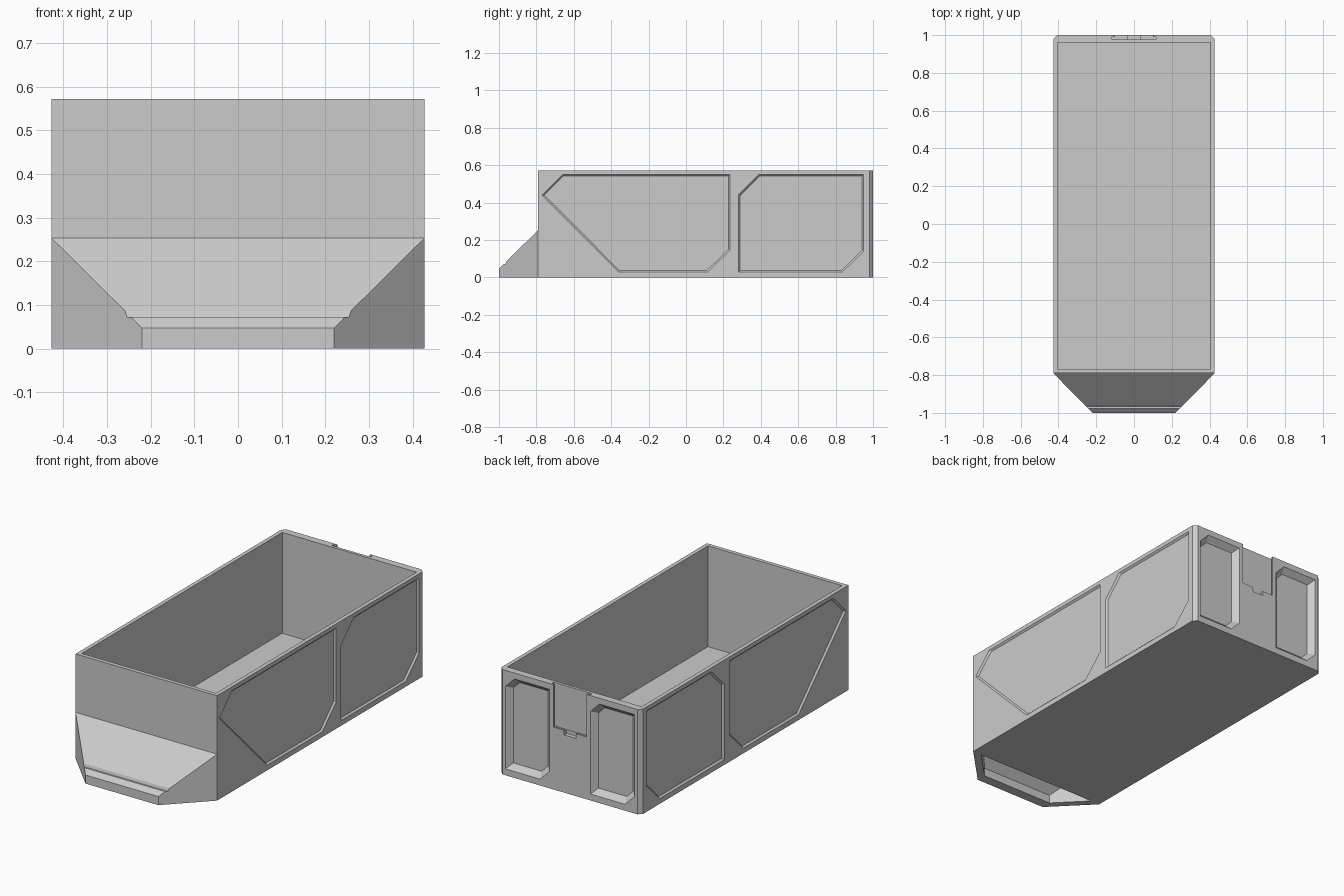
import bpy, bmesh
from mathutils import Vector

if "Cube" in bpy.data.objects:
    bpy.data.objects.remove(bpy.data.objects["Cube"])


def loft(name, loops):
    """Closed solid through matching point loops."""
    bm = bmesh.new()
    rings = [[bm.verts.new(p) for p in loop] for loop in loops]
    bm.faces.new(rings[0])
    bm.faces.new(rings[-1])
    n = len(rings[0])
    for a, b in zip(rings, rings[1:]):
        for i in range(n):
            j = (i + 1) % n
            bm.faces.new((a[i], a[j], b[j], b[i]))
    bmesh.ops.recalc_face_normals(bm, faces=bm.faces)
    mesh = bpy.data.meshes.new(name)
    bm.to_mesh(mesh)
    bm.free()
    ob = bpy.data.objects.new(name, mesh)
    bpy.context.collection.objects.link(ob)
    return ob


def inset(poly, d):
    """Move every edge of a convex polygon inwards by d."""
    pts = [Vector(p) for p in poly]
    n = len(pts)
    area = sum(pts[i - 1].x * pts[i].y - pts[i].x * pts[i - 1].y for i in range(n))
    s = 1 if area > 0 else -1
    out = []
    for i in range(n):
        e1 = (pts[i] - pts[i - 1]).normalized()
        e2 = (pts[(i + 1) % n] - pts[i]).normalized()
        n1, n2 = Vector((-e1.y, e1.x)) * s, Vector((-e2.y, e2.x)) * s
        out.append(pts[i] + (n1 + n2) * d / (1 + n1.dot(n2)))
    return out


def recess(poly, place, depth, draft):
    """Cutter with sloping walls; place maps (u, v, height) to 3D."""
    eps = 0.004
    outer, inner = inset(poly, -eps * draft / depth), inset(poly, draft)
    return loft("cutter", [[place(u, v, eps) for u, v in outer],
                           [place(u, v, -depth) for u, v in inner]])


def box(x0, x1, y0, y1, z0, z1):
    plan = [(x0, y0), (x1, y0), (x1, y1), (x0, y1)]
    return loft("cutter", [[(x, y, z) for x, y in plan] for z in (z0, z1)])


def cut(ob, cutter, op='DIFFERENCE'):
    cutter.hide_render = True
    mod = ob.modifiers.new("cut", 'BOOLEAN')
    mod.operation, mod.solver, mod.object = op, 'EXACT', cutter
    bpy.context.view_layer.objects.active = ob
    bpy.ops.object.modifier_apply(modifier=mod.name)
    bpy.data.objects.remove(cutter)


W, H, F, B = 0.427, 0.572, -0.79, 1.0

# open-topped bin with clipped rear corners
plan = [(-W, F), (W, F), (W, B - 0.02), (W - 0.02, B), (0.02 - W, B), (-W, B - 0.02)]
body = loft("bin_body", [[(x, y, z) for x, y in plan] for z in (0, H)])
cut(body, box(-0.405, 0.405, -0.768, 0.96, 0.022, H + 0.1))

# shallow panels on both sides
long_panel = [(-0.77, 0.44), (-0.66, 0.55), (0.235, 0.55), (0.235, 0.145), (0.115, 0.028), (-0.36, 0.028)]
rear_panel = [(0.28, 0.44), (0.39, 0.55), (0.95, 0.55), (0.95, 0.14), (0.835, 0.028), (0.28, 0.028)]
for side in (-1, 1):
    for poly in (long_panel, rear_panel):
        cut(body, recess(poly, lambda u, v, h: (side * (W + h), u, v), 0.009, 0.009))

# two deep recesses in the back
for left in (-0.388, 0.125):
    right = left + 0.265
    poly = [(left, 0.54), (left, 0.09), (left + 0.055, 0.035), (right, 0.035),
            (right, 0.485), (right - 0.055, 0.54)]
    cut(body, recess(poly, lambda u, v, h: (u, B + h, v), 0.03, 0.028))

# undercut slide slot for a tag, open at the top, with a finger notch
cut(body, box(-0.1, 0.1, 0.98, 1.05, 0.34, H + 0.1))
cut(body, box(-0.117, 0.117, 0.976, 0.99, 0.335, H + 0.1))
cut(body, box(-0.035, 0.035, 0.978, 1.05, 0.315, 0.36))


# sloping front grip, hollow from below
def nose_solid(name, profile, half, shift):
    solid = loft(name, [[(x, y, z) for y, z in profile] for x in (-half, half)])
    bm = bmesh.new()
    bm.from_mesh(solid.data)
    for s in (-1, 1):
        res = bmesh.ops.bisect_plane(
            bm, geom=bm.verts[:] + bm.edges[:] + bm.faces[:],
            plane_co=(s * (W - shift), F, 0), plane_no=(s * 0.21, -0.207, 0), clear_outer=True)
        edges = [g for g in res["geom_cut"] if isinstance(g, bmesh.types.BMEdge)]
        bmesh.ops.contextual_create(bm, geom=edges)
    bmesh.ops.recalc_face_normals(bm, faces=bm.faces)
    bm.to_mesh(solid.data)
    bm.free()
    return solid


grip = nose_solid("front_grip", [(F, 0), (-1, 0), (-1, 0.047), (-0.976, 0.071), (-0.966, 0.071),
                                 (-0.961, 0.086), (F, 0.253)], W + 0.1, 0)
cut(grip, nose_solid("cutter", [(F + 0.01, -0.02), (-0.945, -0.02), (-0.945, 0.045),
                                (F + 0.01, 0.21)], W + 0.1, 0.055))

# drop the hidden rim where the grip meets the bin
bm = bmesh.new()
bm.from_mesh(grip.data)
rim = [f for f in bm.faces if all(abs(v.co.y - F) < 1e-4 for v in f.verts)]
bmesh.ops.delete(bm, geom=rim, context='FACES')
bm.to_mesh(grip.data)
bm.free()
